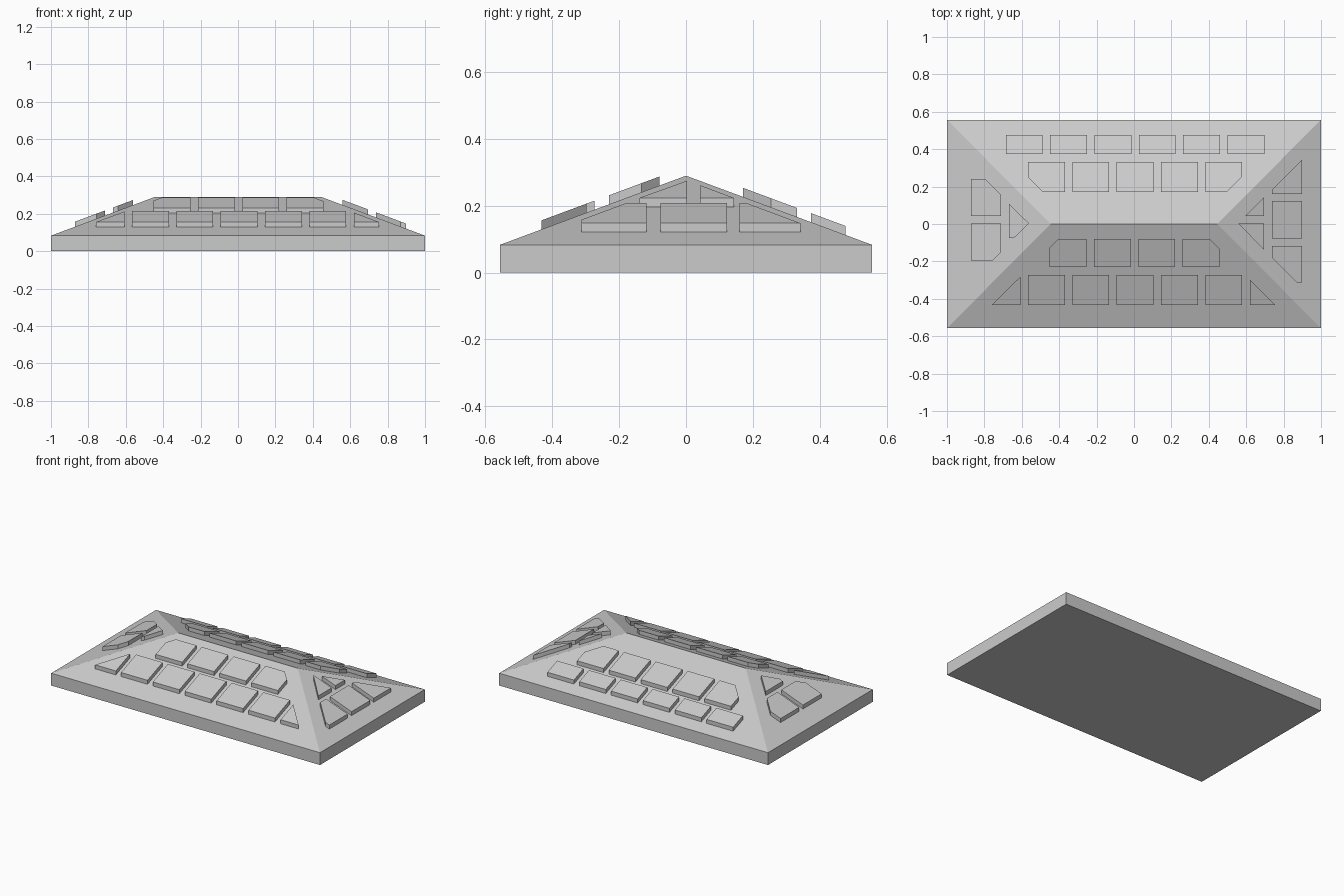
import bpy
import bmesh

cube = bpy.data.objects.get("Cube")
if cube:
    bpy.data.objects.remove(cube, do_unlink=True)

HX, HY, EAVE, RIDGE, RIDGE_X = 1.0, 0.557, 0.083, 0.29, 0.445
RAISE, SINK = 0.027, 0.004

grey = bpy.data.materials.new("light grey")
grey.use_nodes = True
colour = (0.6, 0.6, 0.6, 1)
grey.diffuse_color = colour
grey.node_tree.nodes["Principled BSDF"].inputs["Base Color"].default_value = colour


def add_object(name, bm):
    bmesh.ops.recalc_face_normals(bm, faces=bm.faces)
    mesh = bpy.data.meshes.new(name)
    bm.to_mesh(mesh)
    bm.free()
    mesh.materials.append(grey)
    obj = bpy.data.objects.new(name, mesh)
    bpy.context.collection.objects.link(obj)


def roof_z(x, y, side):
    # Height of the sloped plane the panel lies on
    if side in ("front", "back"):
        t = (HY - abs(y)) / HY
    else:
        t = (HX - abs(x)) / (HX - RIDGE_X)
    return EAVE + t * (RIDGE - EAVE)


def panel(name, side, outline):
    # Slab with upright sides and a top parallel to the slope
    bm = bmesh.new()
    low, high = [[bm.verts.new((x, y, roof_z(x, y, side) + dz)) for x, y in outline]
                 for dz in (-SINK, RAISE)]
    bm.faces.new(low)
    bm.faces.new(high)
    n = len(outline)
    for i in range(n):
        j = (i + 1) % n
        bm.faces.new((low[i], low[j], high[j], high[i]))
    add_object(name, bm)


def rect(x0, x1, y0, y1, **cuts):
    # Rectangle with optional 45 degree corner cuts: sw, se, ne, nw
    points = []
    for key, x, y, sx, sy in (("sw", x0, y0, 1, 1), ("se", x1, y0, -1, 1),
                              ("ne", x1, y1, -1, -1), ("nw", x0, y1, 1, -1)):
        c = cuts.get(key, 0)
        if not c:
            points.append((x, y))
        else:
            ends = [(x, y + sy * c), (x + sx * c, y)]
            points += ends if key in ("sw", "ne") else ends[::-1]
    return points


def row(name, side, start, count, y0, y1, first={}, last={}):
    for i in range(count):
        x = start + i * 0.237
        cuts = first if i == 0 else last if i == count - 1 else {}
        panel(f"{name}_{i + 1}", side, rect(x, x + 0.197, y0, y1, **cuts))


# Hipped roof on a shallow slab
bm = bmesh.new()
bmesh.ops.create_cube(bm, size=1)
for v in bm.verts:
    v.co = (v.co.x * 2 * HX, v.co.y * 2 * HY, (v.co.z + 0.5) * EAVE)
top = next(f for f in bm.faces if f.normal.z > 0.9)
corners = list(top.verts)
bmesh.ops.delete(bm, geom=[top], context="FACES_ONLY")
ends = {s: bm.verts.new((s * RIDGE_X, 0, RIDGE)) for s in (-1, 1)}
for i in range(4):
    a, b = corners[i], corners[(i + 1) % 4]
    sa, sb = (1 if v.co.x > 0 else -1 for v in (a, b))
    bm.faces.new((a, b, ends[sa]) if sa == sb else (a, b, ends[sb], ends[sa]))
add_object("hipped_roof", bm)

# Front slope
row("front_upper_panel", "front", -0.451, 4, -0.23, -0.08, {"nw": 0.045}, {"ne": 0.053})
row("front_lower_panel", "front", -0.567, 5, -0.433, -0.273)
panel("front_right_triangle", "front", [(-0.76, -0.433), (-0.606, -0.433), (-0.606, -0.28)])
panel("front_left_triangle", "front", [(0.62, -0.433), (0.754, -0.433), (0.62, -0.298)])

# Back slope
row("back_upper_panel", "back", -0.567, 5, 0.171, 0.332, {"sw": 0.08}, {"se": 0.083})
row("back_lower_panel", "back", -0.685, 6, 0.374, 0.477)

# Right end slope (-x)
panel("right_back_panel", "right", rect(-0.872, -0.711, 0.043, 0.24, ne=0.085))
panel("right_front_panel", "right", rect(-0.872, -0.711, -0.195, 0.003, se=0.045))
panel("right_top_panel", "right",
      [(-0.668, 0.107), (-0.668, -0.075), (-0.642, -0.075), (-0.561, 0.003)])

# Left end slope (+x)
panel("left_middle_panel", "left", rect(0.738, 0.898, -0.077, 0.122))
panel("left_back_panel", "left",
      [(0.738, 0.16), (0.898, 0.16), (0.898, 0.342), (0.738, 0.182)])
panel("left_front_panel", "left",
      [(0.738, -0.118), (0.738, -0.18), (0.87, -0.312), (0.898, -0.312), (0.898, -0.118)])
panel("left_top_back_triangle", "left", [(0.594, 0.042), (0.695, 0.042), (0.695, 0.143)])
panel("left_top_front_triangle", "left", [(0.558, 0.003), (0.695, 0.003), (0.695, -0.139)])
